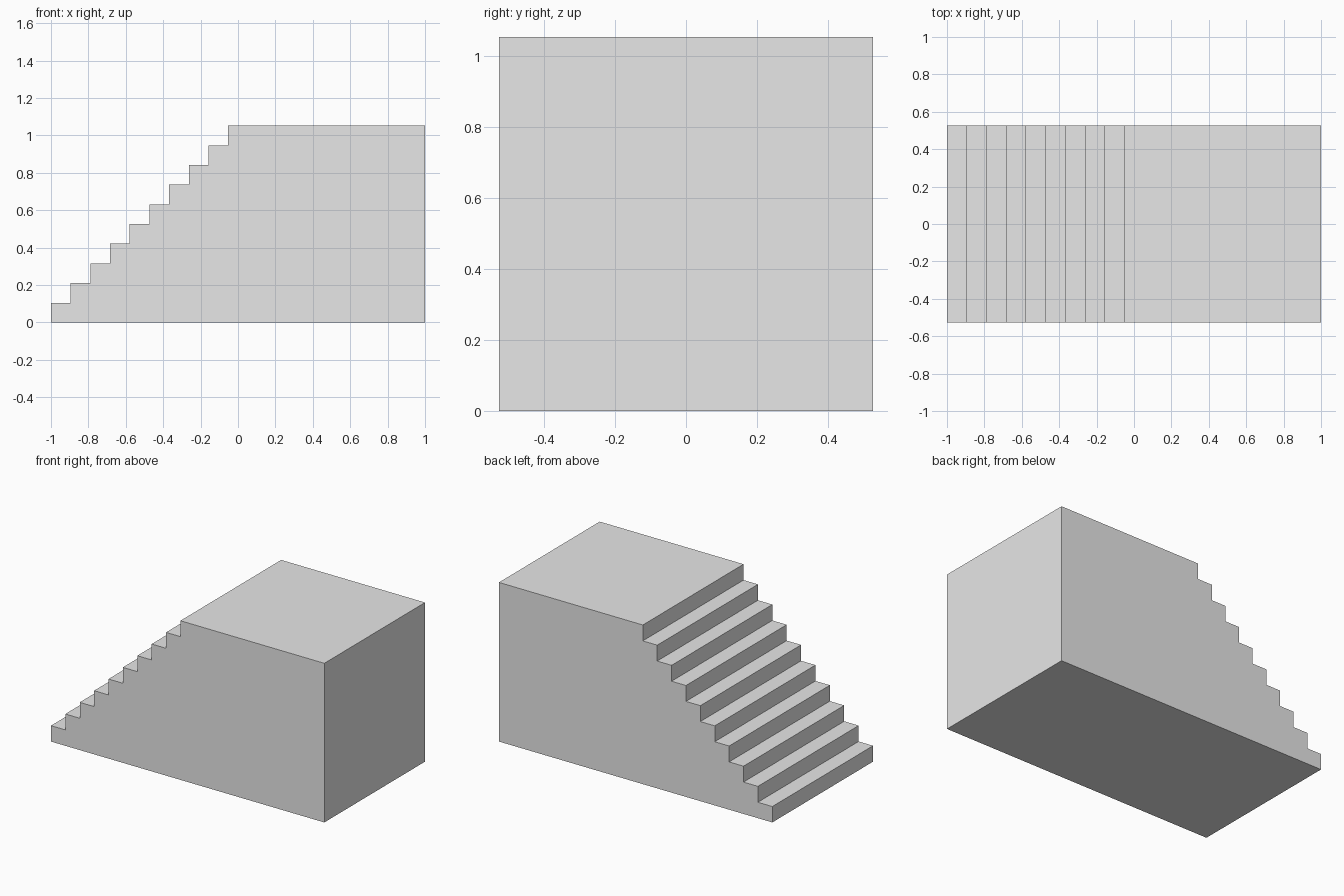
import bpy
import bmesh

cube = bpy.data.objects.get("Cube")
if cube:
    bpy.data.objects.remove(cube, do_unlink=True)

STEPS = 10
STEP = 2 / 19            # rise and tread of every step
HALF_WIDTH = STEP * 5

# Plain grey material
grey = bpy.data.materials.new("light_grey")
grey.use_nodes = True
colour = (0.8, 0.8, 0.8, 1)
grey.diffuse_color = colour
grey.node_tree.nodes["Principled BSDF"].inputs["Base Color"].default_value = colour

# Side profile: base, back wall, landing, then the steps down to the floor
profile = [(-1, 0), (1, 0), (1, STEPS * STEP)]
for i in reversed(range(STEPS)):
    x = -1 + i * STEP
    profile.append((x, (i + 1) * STEP))
    if i:
        profile.append((x, i * STEP))

# Extrude the profile across the width of the staircase
bm = bmesh.new()
side = bm.faces.new([bm.verts.new((x, -HALF_WIDTH, z)) for x, z in profile])
result = bmesh.ops.extrude_face_region(bm, geom=[side], use_keep_orig=True)
moved = [v for v in result["geom"] if isinstance(v, bmesh.types.BMVert)]
bmesh.ops.translate(bm, verts=moved, vec=(0, 2 * HALF_WIDTH, 0))
bmesh.ops.recalc_face_normals(bm, faces=bm.faces)

mesh = bpy.data.meshes.new("staircase_with_landing")
bm.to_mesh(mesh)
bm.free()
mesh.materials.append(grey)
staircase = bpy.data.objects.new("staircase_with_landing", mesh)
bpy.context.collection.objects.link(staircase)
